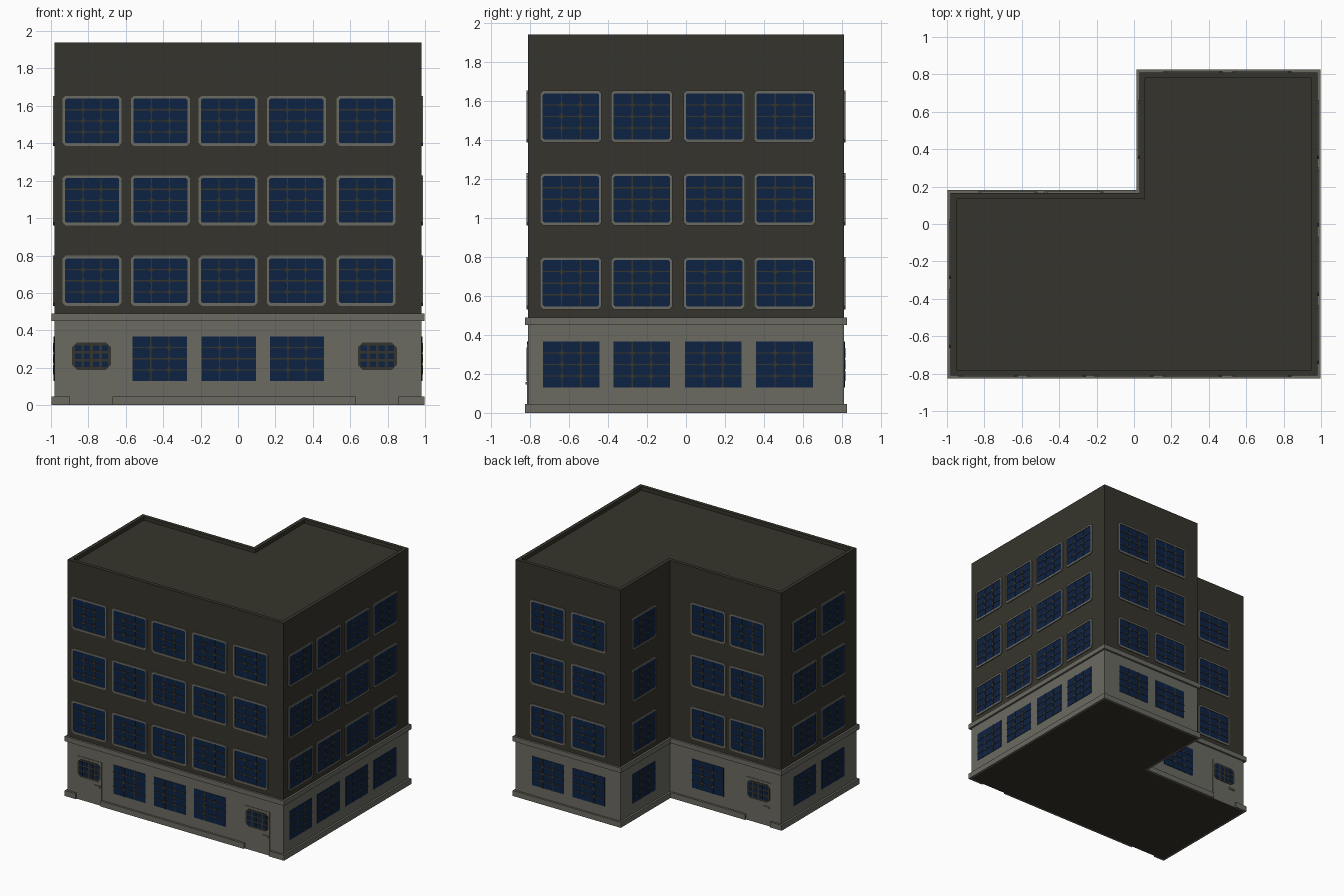
import bpy, bmesh, math

if "Cube" in bpy.data.objects:
    bpy.data.objects.remove(bpy.data.objects["Cube"])

X, Y = 0.98, 0.81          # wall half sizes
NX, NY = 0.03, 0.165       # inner corner of the L


def material(name, col):
    m = bpy.data.materials.new(name)
    m.diffuse_color = (*col, 1)
    m.use_nodes = True
    m.node_tree.nodes["Principled BSDF"].inputs["Base Color"].default_value = m.diffuse_color
    return m


DARK = material("dark wall", (0.036, 0.034, 0.025))
GREY = material("grey stone", (0.145, 0.142, 0.120))
BLUE = material("blue glass", (0.004, 0.016, 0.056))


def finish(bm, name, *mats):
    me = bpy.data.meshes.new(name)
    bm.to_mesh(me)
    bm.free()
    for m in mats:
        me.materials.append(m)
    ob = bpy.data.objects.new(name, me)
    bpy.context.collection.objects.link(ob)
    return ob


def l_loop(bm, o, z):
    """Outline of the L-shaped plan, grown by o."""
    pts = [(-X - o, -Y - o), (X + o, -Y - o), (X + o, Y + o),
           (NX - o, Y + o), (NX - o, NY + o), (-X - o, NY + o)]
    return [bm.verts.new((x, y, z)) for x, y in pts]


def l_body(name, rings, *mats):
    """Stack of L outlines (offset, height), closed at both ends."""
    bm = bmesh.new()
    loops = [l_loop(bm, o, z) for o, z in rings]
    for a, b in zip(loops, loops[1:]):
        for i in range(6):
            j = (i + 1) % 6
            bm.faces.new((a[i], a[j], b[j], b[i]))
    bottom = bm.faces.new(loops[0][::-1])
    bm.faces.new(loops[-1])
    bottom.material_index = len(mats) - 1
    return finish(bm, name, *mats)


# Main masses: stone ground floor, ledge, dark upper floors with parapet
l_body("ground_floor", [(0, 0), (0, 0.47)], GREY, DARK)
l_body("ledge", [(0.016, 0.45), (0.016, 0.49)], GREY)
l_body("upper_floors", [(0, 0.47), (0, 1.94), (-0.03, 1.94), (-0.03, 1.91)], DARK)

# Walls: fixed coordinate and direction running right as seen from outside
WALLS = {"front": (-Y, (1, 0)), "right": (X, (0, 1)), "back": (Y, (-1, 0)),
         "inner": (NX, (0, -1)), "wing_back": (NY, (-1, 0)), "left": (-X, (0, -1))}


def place(wall, c, s, z, d):
    """c: position along wall axis, s: shift to the right, d: distance out."""
    fixed, (ux, uy) = WALLS[wall]
    if ux:
        return (c + ux * s, fixed - ux * d, z)
    return (fixed + uy * d, c + uy * s, z)


def plate(bm, wall, c, z, pts, d, hole=None):
    """Flat plate on a wall; pts run counter-clockwise around (c, z)."""
    def ring(p, dd):
        return [bm.verts.new(place(wall, c, s, z + h, dd)) for s, h in p]
    n = len(pts)
    lo, hi = ring(pts, 0), ring(pts, d)
    inner = (ring(hole, d), ring(hole, 0)) if hole else None
    for i in range(n):
        j = (i + 1) % n
        bm.faces.new((lo[i], lo[j], hi[j], hi[i]))
        if hole:
            a, b = inner
            bm.faces.new((hi[i], hi[j], a[j], a[i]))
            bm.faces.new((a[i], a[j], b[j], b[i]))
    if not hole:
        bm.faces.new(hi)


def rect(w, h, x=0, y=0):
    return [(x - w / 2, y - h / 2), (x + w / 2, y - h / 2),
            (x + w / 2, y + h / 2), (x - w / 2, y + h / 2)]


def chamfered(w, h, k):
    w, h = w / 2, h / 2
    return [(-w + k, -h), (w - k, -h), (w, -h + k), (w, h - k),
            (w - k, h), (-w + k, h), (-w, h - k), (-w, -h + k)]


STAR = [(r * math.cos(a * math.pi / 4), r * math.sin(a * math.pi / 4))
        for a in range(8) for r in [0.009 if a % 2 else 0.026]]

frames, panes, bars = bmesh.new(), bmesh.new(), bmesh.new()


def window(wall, c, z, framed):
    w, h = 0.29, 0.237
    plate(panes, wall, c, z, rect(w, h), 0.003)
    if framed:
        plate(frames, wall, c, z, chamfered(0.316, 0.268, 0.016), 0.008,
              chamfered(w, h, 0.008))
    xs = [-w / 6, w / 6]
    ys = [-h / 4, 0, h / 4]
    for x in xs:
        plate(bars, wall, c, z, rect(0.006, h, x), 0.006)
    for y in ys:
        plate(bars, wall, c, z, rect(w, 0.006, 0, y), 0.0065)
        for x in xs:
            plate(bars, wall, c, z, [(x + a, y + b) for a, b in STAR], 0.008)


# Window positions: upper floors, then ground floor
UPPER = {"front": [-0.78, -0.415, -0.053, 0.312, 0.685],
         "right": [-0.59, -0.227, 0.145, 0.506], "back": [0.685, 0.315],
         "inner": [0.505], "wing_back": [-0.32, -0.675], "left": [-0.135, -0.505]}
GROUND = {"front": [-0.418, -0.05, 0.315], "right": [-0.588, -0.227, 0.14, 0.505],
          "back": [0.685, 0.315], "inner": [0.505], "wing_back": [-0.315],
          "left": [-0.138, -0.505]}
for wall, cs in UPPER.items():
    for c in cs:
        for z in (0.665, 1.095, 1.52):
            window(wall, c, z, True)
for wall, cs in GROUND.items():
    for c in cs:
        window(wall, c, 0.248, False)
finish(frames, "window_frames", GREY)
finish(panes, "window_panes", BLUE)
finish(bars, "window_bars", DARK)

# Doors with barred lights and handles
DOORS = {"front": [-0.783, 0.745], "wing_back": [-0.777]}
doors, grilles, lights, handles = (bmesh.new() for _ in range(4))
for wall, cs in DOORS.items():
    for c in cs:
        plate(doors, wall, c, 0.1775, rect(0.225, 0.355), 0.004)
        plate(grilles, wall, c, 0.262, chamfered(0.208, 0.146, 0.026), 0.007)
        for i in range(4):
            for j in range(3):
                plate(lights, wall, c, 0.262,
                      rect(0.034, 0.03, (i - 1.5) * 0.048, (j - 1) * 0.043), 0.009)
        plate(handles, wall, c, 0.152, rect(0.05, 0.014, 0.077), 0.012)
finish(doors, "doors", GREY)
finish(grilles, "door_grilles", DARK)
finish(lights, "door_panes", BLUE)
finish(handles, "door_handles", GREY)

# Plinth strips, broken at the doors
E = 0.016
PLINTH = {"front": [(-X - E, -0.897), (-0.67, 0.632), (0.858, X + E)],
          "right": [(-Y - E, Y + E)], "back": [(NX - E, X + E)],
          "inner": [(NY, Y + E)], "wing_back": [(-X - E, -0.89), (-0.664, NX)],
          "left": [(-Y - E, NY + E)]}
plinth = bmesh.new()
for wall, segs in PLINTH.items():
    for a, b in segs:
        plate(plinth, wall, (a + b) / 2, 0.0225, rect(b - a, 0.045), E)
finish(plinth, "plinth", GREY)
